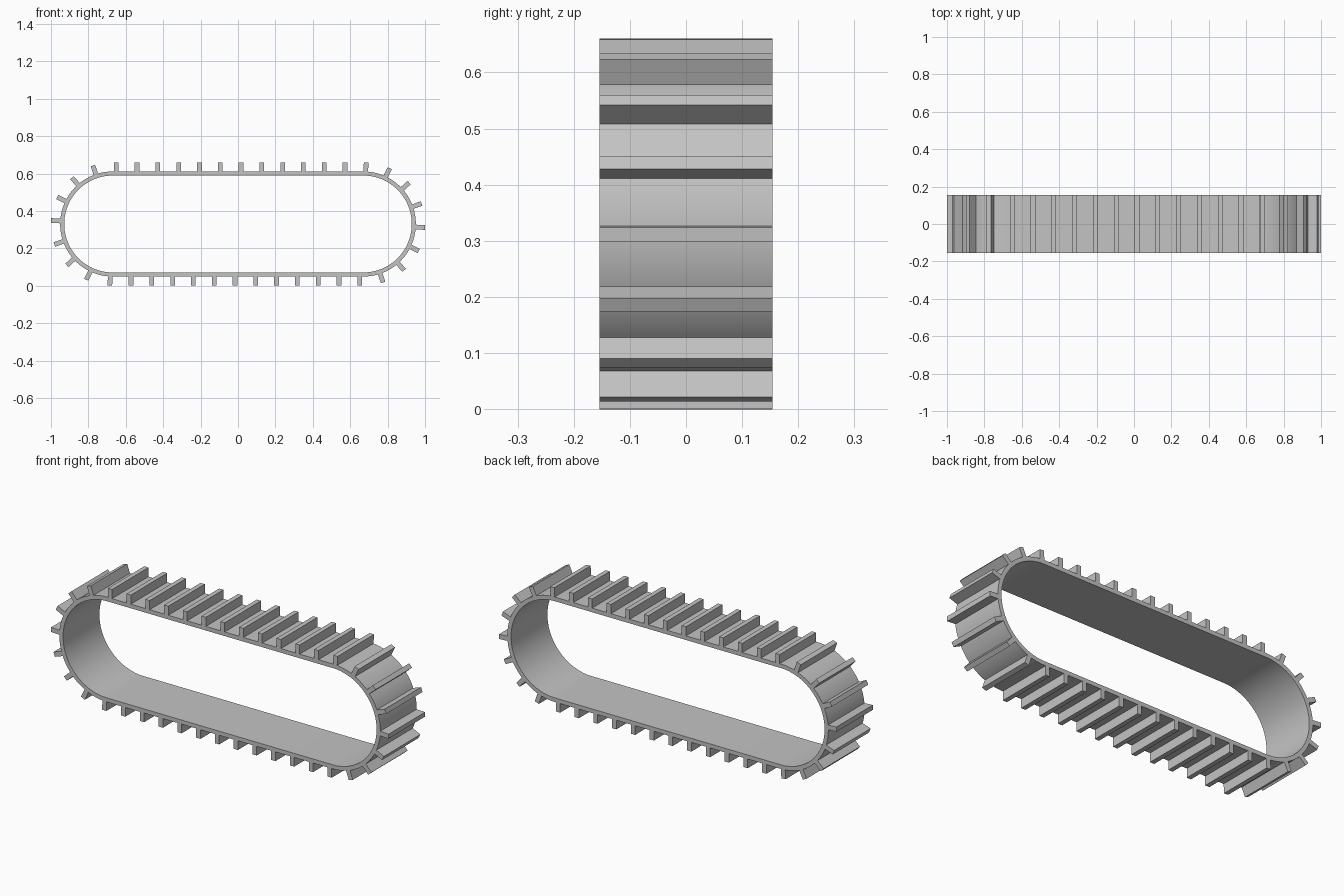
import bpy, bmesh, math
from mathutils import Vector

if "Cube" in bpy.data.objects:
    bpy.data.objects.remove(bpy.data.objects["Cube"], do_unlink=True)

HALF_WIDTH = 0.154     # half the belt width along y
END_X = 0.67           # centre of each rounded end
MID_Z = 0.33
R_IN, R_OUT, R_TIP = 0.259, 0.281, 0.33
CLEATS, CLEAT_THICK = 40, 0.025
ARC_STEPS = 40

grey = bpy.data.materials.new("track_grey")
grey.use_nodes = True
colour = (0.55, 0.55, 0.55, 1)
grey.diffuse_color = colour
bsdf = grey.node_tree.nodes["Principled BSDF"]
bsdf.inputs["Base Color"].default_value = colour
bsdf.inputs["Roughness"].default_value = 0.8


def make_object(name, bm):
    bmesh.ops.recalc_face_normals(bm, faces=bm.faces)
    mesh = bpy.data.meshes.new(name)
    bm.to_mesh(mesh)
    bm.free()
    mesh.materials.append(grey)
    obj = bpy.data.objects.new(name, mesh)
    bpy.context.collection.objects.link(obj)
    return obj


def stadium(radius):
    """Closed outline of straight runs joined by half circles, as (x, z)."""
    points = []
    for side in (1, -1):
        for i in range(ARC_STEPS + 1):
            a = math.pi * i / ARC_STEPS
            points.append((side * (END_X + radius * math.sin(a)),
                           MID_Z + side * radius * math.cos(a)))
    return points


def frame_at(s):
    """Centre point and outward direction at distance s, clockwise from the top right."""
    arc, run = math.pi * R_OUT, 2 * END_X
    side = 1
    s %= 2 * (arc + run)
    if s >= arc + run:
        s -= arc + run
        side = -1
    if s < arc:
        a = s / R_OUT
        x, out = END_X, Vector((math.sin(a), 0, math.cos(a)))
    else:
        x, out = END_X - (s - arc), Vector((0, 0, -1))
    return Vector((side * x, 0, MID_Z)), out * side


# Belt: inner and outer outlines bridged into a closed band
bm = bmesh.new()
loops = [[bm.verts.new((x, y, z)) for x, z in stadium(r)]
         for r, y in ((R_OUT, -HALF_WIDTH), (R_OUT, HALF_WIDTH),
                      (R_IN, HALF_WIDTH), (R_IN, -HALF_WIDTH))]
count = len(loops[0])
for k in range(4):
    a, b = loops[k], loops[(k + 1) % 4]
    for i in range(count):
        j = (i + 1) % count
        bm.faces.new((a[i], a[j], b[j], b[i]))
belt = make_object("track_belt", bm)
bpy.ops.object.select_all(action="DESELECT")
belt.select_set(True)
bpy.context.view_layer.objects.active = belt
bpy.ops.object.shade_smooth_by_angle(angle=math.radians(30))

# Cleats: evenly spaced bars standing on the outside of the belt
bm = bmesh.new()
spacing = (2 * math.pi * R_OUT + 4 * END_X) / CLEATS
for n in range(CLEATS):
    centre, out = frame_at(0.013 + n * spacing)
    along = Vector((out.z, 0, -out.x))
    across = Vector((0, 1, 0))
    base = R_OUT - 0.006
    result = bmesh.ops.create_cube(bm, size=1)
    for v in result["verts"]:
        v.co = (centre + out * (base + (v.co.z + 0.5) * (R_TIP - base))
                + along * v.co.x * CLEAT_THICK
                + across * v.co.y * 2 * HALF_WIDTH)
make_object("track_cleats", bm)
